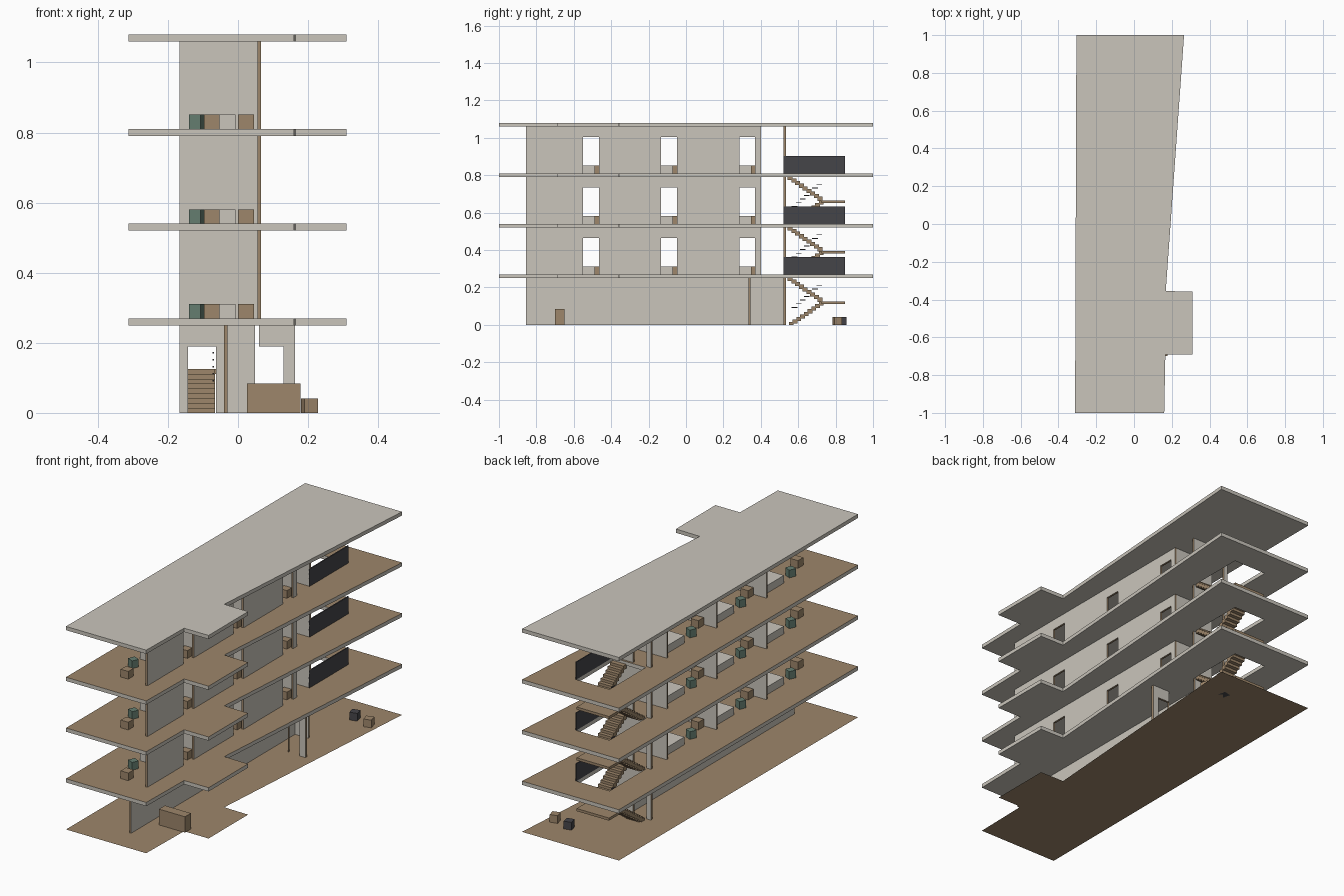
import bpy, bmesh, math
from mathutils import Matrix, Vector

cube = bpy.data.objects.get("Cube")
if cube:
    bpy.data.objects.remove(cube, do_unlink=True)


def material(name, rgb):
    m = bpy.data.materials.new(name)
    m.use_nodes = True
    m.diffuse_color = (*rgb, 1)
    m.node_tree.nodes["Principled BSDF"].inputs["Base Color"].default_value = (*rgb, 1)
    return m


PLASTER = material("light grey plaster", (0.59, 0.56, 0.50))
WOOD = material("brown wood", (0.34, 0.24, 0.145))
TEAL = material("teal fabric", (0.13, 0.21, 0.165))
DARK = material("dark metal", (0.06, 0.058, 0.066))


def finish(bm, name, mats, rule=None):
    """Turn a bmesh into an object; rule picks each face's material slot."""
    bmesh.ops.recalc_face_normals(bm, faces=bm.faces)
    bm.normal_update()
    if rule:
        for f in bm.faces:
            f.material_index = rule(f)
    mesh = bpy.data.meshes.new(name)
    bm.to_mesh(mesh)
    bm.free()
    for m in mats:
        mesh.materials.append(m)
    ob = bpy.data.objects.new(name, mesh)
    bpy.context.collection.objects.link(ob)
    return ob


def add_box(bm, x, y, z, turn=0):
    size = Vector((x[1] - x[0], y[1] - y[0], z[1] - z[0]))
    mid = Vector((sum(x), sum(y), sum(z))) / 2
    mat = Matrix.Translation(mid) @ Matrix.Rotation(math.radians(turn), 4, 'Z') @ Matrix.Diagonal((*size, 1))
    bmesh.ops.create_cube(bm, size=1, matrix=mat)


def box(name, mat, x, y, z, turn=0):
    bm = bmesh.new()
    add_box(bm, x, y, z, turn)
    return finish(bm, name, [mat])


def block(name, mat, cx, cy, z, w, h, turn=0):
    return box(name, mat, (cx - w / 2, cx + w / 2), (cy - w / 2, cy + w / 2), (z, z + h), turn)


def wall(name, axis, pos, thick, a, b, z, height, doors=(), door_top=0.195):
    """Wall running along axis from a to b; plaster sides and wooden cut edges."""
    pts = [(a, 0)]
    for d0, d1 in doors:
        pts += [(d0, 0), (d0, door_top), (d1, door_top), (d1, 0)]
    pts += [(b, 0), (b, height), (a, height)]
    pts = [p for i, p in enumerate(pts) if p != pts[i - 1]]
    across = 0 if axis == 'y' else 1
    bm = bmesh.new()
    vs = [bm.verts.new((pos, u, z + v) if axis == 'y' else (u, pos, z + v)) for u, v in pts]
    face = bm.faces.new(vs)
    ext = bmesh.ops.extrude_face_region(bm, geom=[face])
    shift = Vector((0, 0, 0))
    shift[across] = thick
    bmesh.ops.translate(bm, vec=shift, verts=[v for v in ext["geom"] if isinstance(v, bmesh.types.BMVert)])
    return finish(bm, name, [PLASTER, WOOD], lambda f: 0 if abs(f.normal[across]) > 0.5 else 1)


OUTLINE = [(-0.312, -1), (0.16, -1), (0.166, -0.69), (0.31, -0.69),
           (0.31, -0.358), (0.168, -0.355), (0.265, 1), (-0.305, 1)]
STAIRWELL = [(-0.145, 0.545), (0.05, 0.545), (0.05, 0.85), (-0.145, 0.85)]
SLAB = 0.02
STOREY = 0.27


def slab(name, z, thick, hole, mats, rule=None):
    bm = bmesh.new()
    edges = []
    for loop in [OUTLINE] + ([STAIRWELL] if hole else []):
        vs = [bm.verts.new((x, y, z)) for x, y in loop]
        edges += [bm.edges.new((vs[i - 1], vs[i])) for i in range(len(vs))]
    bmesh.ops.triangle_fill(bm, use_beauty=True, use_dissolve=False, edges=edges, normal=(0, 0, 1))
    if thick:
        ext = bmesh.ops.extrude_face_region(bm, geom=bm.faces[:])
        bmesh.ops.translate(bm, vec=(0, 0, thick),
                            verts=[v for v in ext["geom"] if isinstance(v, bmesh.types.BMVert)])
    return finish(bm, name, mats, rule)


# Ground sheet, storey slabs with wooden tops, and roof
slab("ground_floor", 0, 0, False, [WOOD])
for n in (1, 2, 3):
    slab(f"floor_slab_{n}", n * STOREY - SLAB, SLAB, True, [PLASTER, WOOD],
         lambda f: 1 if f.normal.z > 0.5 else 0)
slab("roof_slab", 4 * STOREY - SLAB, SLAB, False, [PLASTER])

HEIGHT = STOREY - SLAB
STAIR_DOOR = [(-0.142, -0.063)]
ROOM = 0.418
ROOM_ENDS = [0.40 - ROOM * i for i in range(3)]

# Ground storey walls
wall("ground_long_wall", 'y', -0.04, 0.01, -0.855, 0.522, 0, HEIGHT)
wall("ground_stair_wall", 'x', 0.522, 0.012, -0.167, 0.048, 0, HEIGHT, STAIR_DOOR, 0.19)
wall("entrance_wall", 'x', 0.333, 0.012, 0.06, 0.163, 0, HEIGHT, [(0.06, 0.13)], 0.19)

# Ground storey furniture
box("reception_counter", WOOD, (0.025, 0.178), (-0.70, -0.65), (0, 0.084))
block("wooden_seat", WOOD, 0.204, 0.808, 0, 0.041, 0.041, 14)
block("dark_seat", DARK, 0.105, 0.832, 0, 0.041, 0.041, 14)

# Upper storeys: corridor wall, partitions, stair wall, railing, rooms
for n in (1, 2, 3):
    z = n * STOREY
    doors = [(e - 0.115, e - 0.03) for e in reversed(ROOM_ENDS)]
    wall(f"corridor_wall_{n}", 'y', 0.055, 0.011, -0.855, 0.40, z, HEIGHT, doors)
    wall(f"stair_wall_{n}", 'x', 0.522, 0.012, -0.167, 0.055, z, HEIGHT, STAIR_DOOR)
    box(f"stair_railing_{n}", DARK, (0.05, 0.056), (0.522, 0.85), (z, z + 0.092))
    for r, end in enumerate(ROOM_ENDS):
        tag = f"{n}_{r + 1}"
        top = (z, z + 0.041)
        wall(f"partition_{tag}", 'x', end - 0.01, 0.01, -0.167, 0.055, z, HEIGHT)
        box(f"bed_{tag}", PLASTER, (-0.138, -0.007), (end - 0.19, end - 0.012), top)
        box(f"bedside_table_{tag}", WOOD, (0, 0.045), (end - 0.053, end - 0.012), top)
        block(f"armchair_{tag}", TEAL, -0.116, end - 0.277, z, 0.037, 0.041, -24)
        block(f"side_table_{tag}", WOOD, -0.075, end - 0.388, z, 0.045, 0.041)

# Stairs: two flights with a half landing, and handrail rungs
STEPS = 9
for n in range(3):
    z = n * STOREY
    bm = bmesh.new()
    rise, run = 0.125 / STEPS, 0.02
    for i in range(STEPS):
        y = 0.55 + run * i
        top = z + rise * (i + 1)
        add_box(bm, (-0.142, -0.065), (y, y + run + 0.006), (max(z, top - 0.022), top))
        top = z + STOREY - rise * (i + 1)
        add_box(bm, (-0.03, 0.048), (y - 0.006, y + run), (top - 0.022, top))
    finish(bm, f"stair_flights_{n + 1}", [WOOD])
    box(f"stair_landing_{n + 1}", WOOD, (-0.142, 0.048), (0.725, 0.85), (z + 0.111, z + 0.125))
    bm = bmesh.new()
    for i in range(7):
        y, h = 0.565 + 0.022 * i, z + 0.09 + 0.02 * i
        add_box(bm, (-0.073, -0.068), (y, y + 0.03), (h, h + 0.004))
    finish(bm, f"handrail_rungs_{n + 1}", [DARK])
